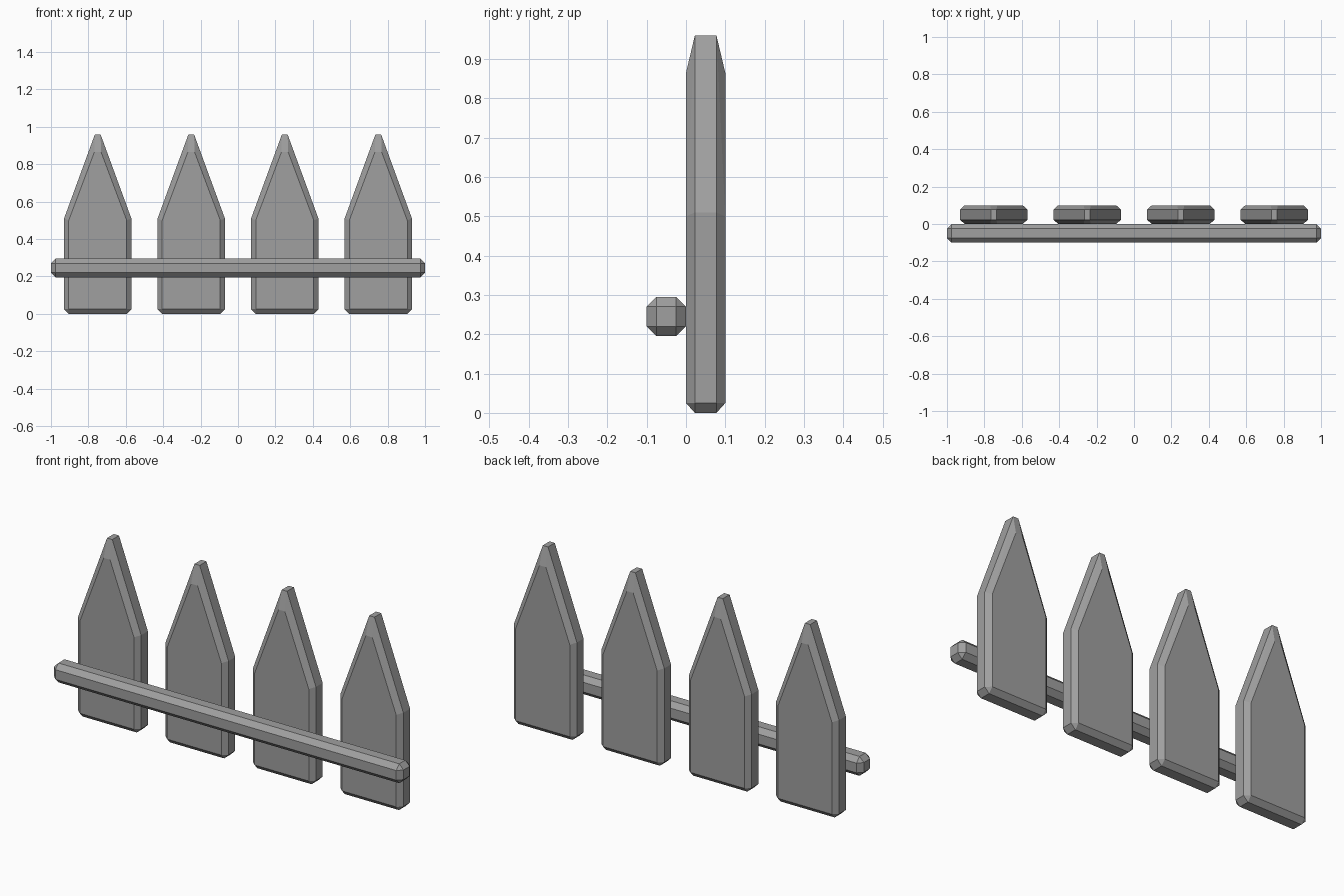
import bpy, bmesh

cube = bpy.data.objects.get("Cube")
if cube:
    bpy.data.objects.remove(cube, do_unlink=True)

grey = bpy.data.materials.new("plain grey")
grey.use_nodes = True
grey.diffuse_color = (0.35, 0.35, 0.35, 1)
grey.node_tree.nodes["Principled BSDF"].inputs["Base Color"].default_value = (0.35, 0.35, 0.35, 1)

THICK = 0.1
CHAMFER = 0.025


def add_object(name, mesh, location):
    obj = bpy.data.objects.new(name, mesh)
    obj.location = location
    bpy.context.collection.objects.link(obj)
    return obj


def picket_mesh():
    """Chamfered pointed board: wide outline mid-depth, smaller outline on both faces."""
    outer = [(0.155, 0), (0.18, CHAMFER), (0.18, 0.51), (0.015, 0.96)]
    face = [(0.155, CHAMFER), (0.155, 0.5), (0.018, 0.865)]
    bm = bmesh.new()
    for outline, inset in ((outer, 0.0225), (face, 0)):
        for x, z in outline:
            for side in (-1, 1):
                for y in (inset, THICK - inset):
                    bm.verts.new((side * x, y, z))
    bmesh.ops.convex_hull(bm, input=bm.verts[:])
    bmesh.ops.dissolve_limit(bm, angle_limit=0.03, verts=bm.verts[:], edges=bm.edges[:])
    bmesh.ops.recalc_face_normals(bm, faces=bm.faces[:])
    mesh = bpy.data.meshes.new("picket")
    bm.to_mesh(mesh)
    bm.free()
    mesh.materials.append(grey)
    return mesh


# Four evenly spaced pickets sharing one mesh
board = picket_mesh()
for i in range(4):
    add_object(f"picket_{i + 1}", board, (-0.75 + 0.5 * i, 0, 0))

# Chamfered rail across the front
bm = bmesh.new()
bmesh.ops.create_cube(bm, size=1)
bmesh.ops.scale(bm, vec=(2, THICK, THICK), verts=bm.verts[:])
rail_mesh = bpy.data.meshes.new("rail")
bm.to_mesh(rail_mesh)
bm.free()
rail_mesh.materials.append(grey)
rail = add_object("rail", rail_mesh, (0, -THICK / 2, 0.245))
bevel = rail.modifiers.new("chamfer", "BEVEL")
bevel.width = CHAMFER
bevel.segments = 1
